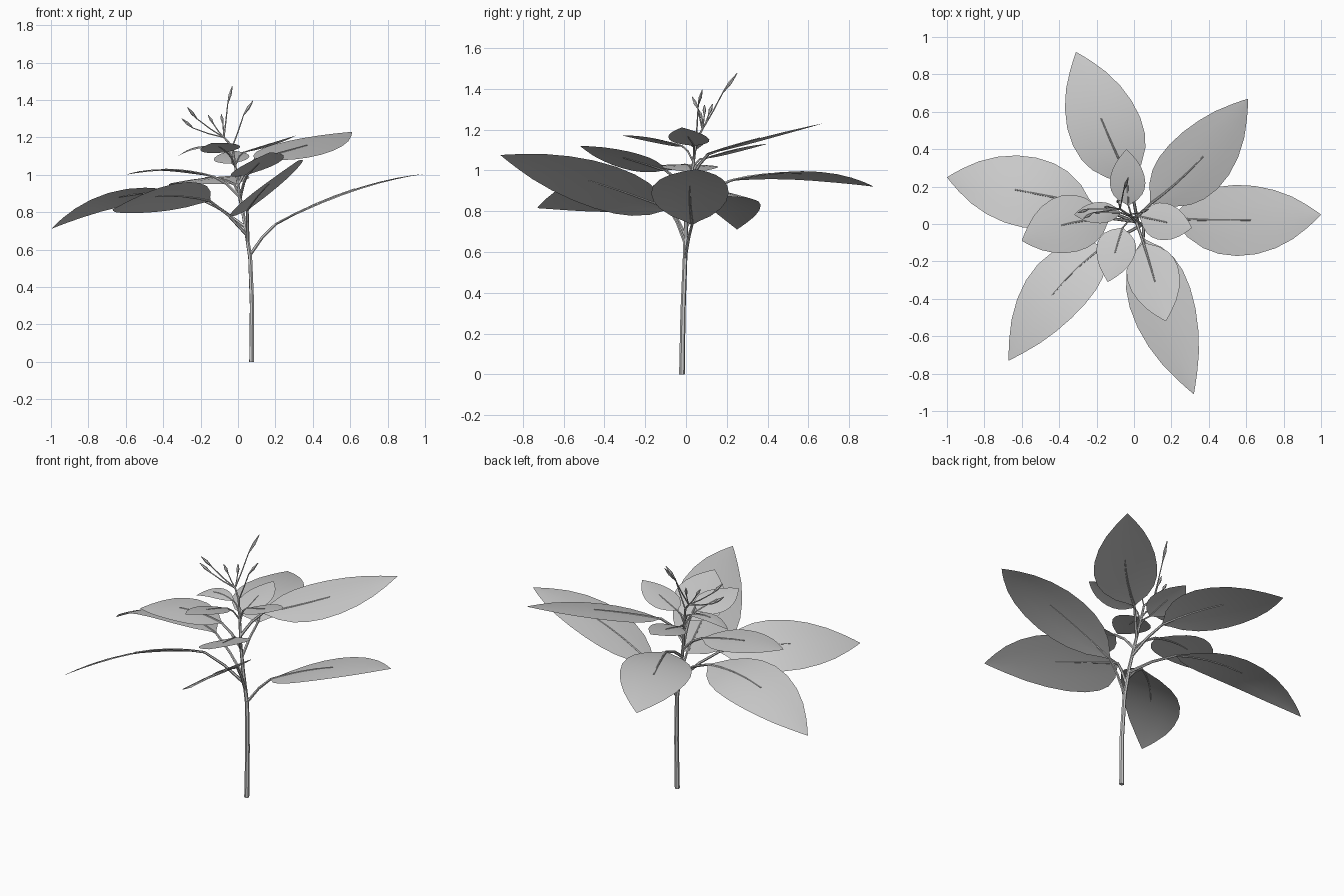
import bpy, math
from mathutils import Vector as V

if "Cube" in bpy.data.objects:
    bpy.data.objects.remove(bpy.data.objects["Cube"])

# Main stem centre line, leaning slightly to the back left as it rises
STEM = [(.073, -.02, 0), (.075, -.015, .3), (.065, -.005, .56), (.035, .0, .75),
        (.008, .015, .9), (-.012, .035, 1.03), (-.03, .05, 1.15)]
# Half width of a leaf blade along its length
OUTLINE = [(0, .03), (.04, .2), (.1, .5), (.2, .79), (.3, .94), (.42, 1), (.55, .96),
           (.68, .82), (.8, .6), (.9, .33), (.96, .14), (1, .0)]


def stem_at(z):
    for a, b in zip(STEM, STEM[1:]):
        if z <= b[2]:
            return V(a).lerp(V(b), (z - a[2]) / (b[2] - a[2]))
    return V(STEM[-1])


def midrib(base, mid, tip, t):
    # parabola through the three points
    return base * (2 * (t - .5) * (t - 1)) + mid * (4 * t * (1 - t)) + tip * (2 * t * (t - .5))


def tube(name, pts, r0, r1):
    cu = bpy.data.curves.new(name, 'CURVE')
    cu.dimensions = '3D'
    cu.bevel_depth = 1
    cu.bevel_resolution = 1
    cu.use_fill_caps = True
    sp = cu.splines.new('POLY')
    sp.points.add(len(pts) - 1)
    for i, (p, q) in enumerate(zip(sp.points, pts)):
        p.co = (*q, 1)
        p.radius = r0 + (r1 - r0) * i / (len(pts) - 1)
    ob = bpy.data.objects.new(name, cu)
    bpy.context.collection.objects.link(ob)
    bpy.ops.object.select_all(action='DESELECT')
    ob.select_set(True)
    bpy.context.view_layer.objects.active = ob
    bpy.ops.object.convert(target='MESH')
    bpy.ops.object.shade_smooth_by_angle()


def blade(name, base, mid, tip, width, slope):
    d = tip - base
    d.z = 0
    d.normalize()
    side = V((d.y, -d.x, slope))
    verts, faces = [], []
    for t, w in OUTLINE:
        c = midrib(base, mid, tip, t)
        for k in (-1, -.5, 0, .5, 1):
            verts.append(c + side * (k * w * width) - V((0, 0, .05 * width * w * k * k)))
    for i in range(len(OUTLINE) - 1):
        for j in range(4):
            a = i * 5 + j
            faces.append((a, a + 5, a + 6, a + 1))
    me = bpy.data.meshes.new(name)
    me.from_pydata(verts, [], faces)
    me.shade_smooth()
    bpy.context.collection.objects.link(bpy.data.objects.new(name, me))


def leaf(name, z, base, mid, tip, width, slope):
    base, mid, tip = V(base), V(mid), V(tip)
    blade(name + "_blade", base, mid, tip, width, slope)
    # leaf stalk running on as a vein to the middle of the blade
    s = stem_at(z)
    bend = s.lerp(base, .5) + V((0, 0, .015))
    pts = [s, bend] + [midrib(base, mid, tip, t) for t in (0, .12, .25, .38, .52)]
    r = .009 if width > .12 else .005
    tube(name + "_stalk", pts, r, .003)


tube("main_stem", STEM, .014, .006)

# name, stem height, blade base, blade middle, tip, half width, sideways tilt
for args in [
    ("large_leaf_right", .57, (.2, .03, .735), (.61, .02, .92), (1, .05, 1.005), .19, 0),
    ("large_leaf_back_right", .95, (.09, .11, 1.08), (.36, .35, 1.155), (.61, .67, 1.23), .175, -.15),
    ("large_leaf_back", .83, (-.02, .22, .95), (-.17, .55, .985), (-.31, .92, .92), .195, .1),
    ("large_leaf_left", .72, (-.22, .1, .88), (-.62, .18, .885), (-1, .25, .71), .19, -.2),
    ("large_leaf_front_left", .68, (-.15, -.11, .86), (-.43, -.37, .885), (-.67, -.73, .815), .165, -.5),
    ("large_leaf_front", .64, (.05, -.08, .81), (.16, -.46, .945), (.32, -.91, 1.075), .17, -.6),
    ("middle_leaf_front", .88, (.05, -.1, 1.0), (.11, -.3, 1.06), (.17, -.52, 1.12), .14, -.25),
    ("middle_leaf_left", .88, (-.13, .03, .99), (-.38, -.005, 1.03), (-.6, -.09, 1.0), .155, 0),
    ("small_leaf_left", 1.07, (-.07, .06, 1.13), (-.2, .06, 1.15), (-.32, .05, 1.1), .057, .1),
    ("small_leaf_right", 1.05, (.03, .04, 1.12), (.17, .01, 1.165), (.31, -.02, 1.21), .1, 0),
    ("small_leaf_front", 1.04, (-.06, -.02, 1.12), (-.1, -.15, 1.15), (-.14, -.31, 1.17), .105, -.15),
    ("small_leaf_back", 1.02, (-.03, .1, 1.06), (-.035, .24, 1.1), (-.04, .4, 1.13), .095, .1),
]:
    leaf(*args)

# Flower stalks branching from the top, each ending in a slim bud
NODE = (-.075, .08, 1.2)
tube("flower_stem", [STEM[-1], NODE], .006, .005)
for i, (start, neck, tip) in enumerate([
    (NODE, (-.055, .18, 1.38), (-.03, .25, 1.475)),
    (STEM[-1], (.03, .06, 1.32), (.08, .08, 1.395)),
    (NODE, (-.22, .06, 1.3), (-.27, .03, 1.36)),
    (NODE, (-.24, .08, 1.25), (-.3, .06, 1.3)),
    (NODE, (-.13, .09, 1.27), (-.16, .09, 1.32)),
    (NODE, (-.08, .11, 1.27), (-.09, .13, 1.325)),
]):
    s, n, t = V(start), V(neck), V(tip)
    tube(f"flower_stalk_{i + 1}", [s, s.lerp(n, .5) - V((0, 0, .005)), n], .004, .003)
    m = n.lerp(t, .5)
    tube(f"flower_bud_{i + 1}", [n, n.lerp(t, .25), m], .003, .009)
    tube(f"flower_bud_tip_{i + 1}", [m, n.lerp(t, .75), t], .009, .002)
